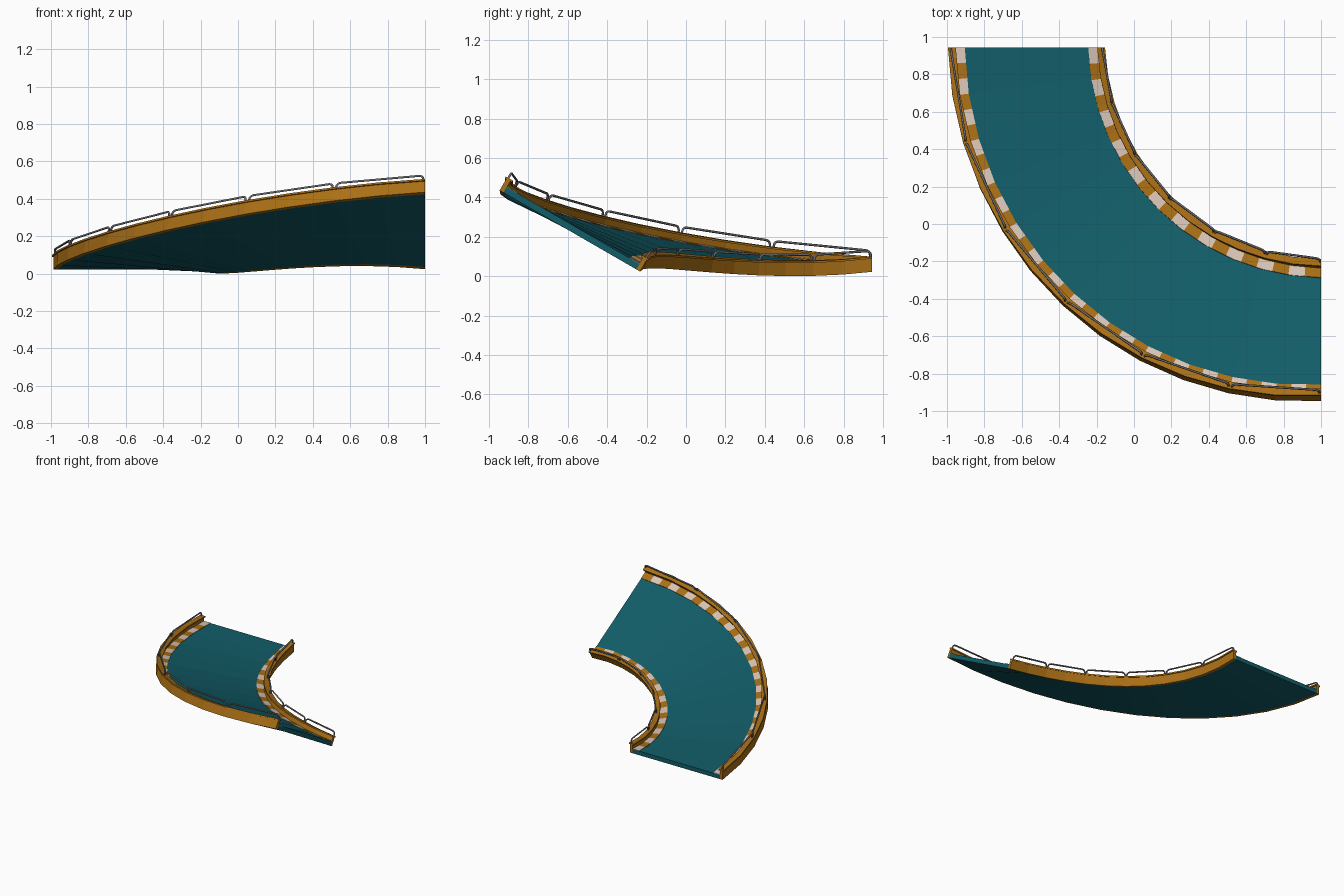
import bpy, bmesh, math
from mathutils import Vector

if "Cube" in bpy.data.objects:
    bpy.data.objects.remove(bpy.data.objects["Cube"])

SEG = 12


def material(name, rgb):
    m = bpy.data.materials.new(name)
    m.diffuse_color = (*rgb, 1)
    m.use_nodes = True
    m.node_tree.nodes["Principled BSDF"].inputs["Base Color"].default_value = m.diffuse_color
    return m


TEAL = material("teal", (0.006, 0.11, 0.14))
ORANGE = material("orange", (0.40, 0.16, 0.008))
CREAM = material("cream", (0.70, 0.56, 0.47))
GREY = material("grey", (0.16, 0.16, 0.17))


# Banked bend: t runs along the bend, u across it (outwards), v normal to it
def station(t, u, v):
    a, bank = t * math.pi / 2, math.radians(30) * t
    r = 1.575 - 0.04 * t + u * math.cos(bank) - v * math.sin(bank)
    rise = 0.2075 * t * t * (3 - 2 * t)
    z = 0.022 + rise + u * math.sin(bank) + v * math.cos(bank)
    return Vector((1 - r * math.cos(a), 0.945 - r * math.sin(a), z))


# Points between stations lie on the straight facets
def point(t, u, v):
    i = min(int(t * SEG + 1e-6), SEG - 1)
    f = t * SEG - i
    return station(i / SEG, u, v).lerp(station((i + 1) / SEG, u, v), f)


def sweep(name, profile, mats, stripes=0):
    ts = {round(i / SEG, 6) for i in range(SEG + 1)}
    if stripes:
        ts |= {round(i / stripes, 6) for i in range(stripes + 1)}
    ts = sorted(ts)
    bm = bmesh.new()
    rings = [[bm.verts.new(point(t, u, v)) for u, v in profile] for t in ts]
    n = len(profile)
    for k in range(len(ts) - 1):
        mid = (ts[k] + ts[k + 1]) / 2
        for j in range(n):
            f = bm.faces.new((rings[k][j], rings[k][(j + 1) % n],
                              rings[k + 1][(j + 1) % n], rings[k + 1][j]))
            f.material_index = int(mid * stripes) % 2 if stripes else 0
    bm.faces.new(rings[0])
    bm.faces.new(rings[-1])
    bmesh.ops.recalc_face_normals(bm, faces=bm.faces)
    me = bpy.data.meshes.new(name)
    bm.to_mesh(me)
    bm.free()
    for m in mats:
        me.materials.append(m)
    ob = bpy.data.objects.new(name, me)
    bpy.context.collection.objects.link(ob)


# Road deck
sweep("road_deck", [(-0.39, 0), (0.39, 0), (0.39, 0.033), (-0.39, 0.033)], [TEAL])

# Rounded hoop rails, one for every two facets
def rails(name, side):
    cu = bpy.data.curves.new(name, 'CURVE')
    cu.dimensions = '3D'
    cu.bevel_depth = 0.006
    cu.bevel_resolution = 1
    cu.use_fill_caps = True
    low, top, rad = 0.07, 0.107, 0.022
    for k in range(6):
        a, b = (k + 0.02) / 6, (k + 0.98) / 6
        foot = [station(t, side * 0.405, low) for t in (a, b)]
        head = [station(t, side * 0.405, top) for t in (a, b)]
        path = []
        for e in (0, 1):
            along = (head[1 - e] - head[e]).normalized()
            down = (foot[e] - head[e]).normalized()
            arc = [head[e] + along * rad * (1 - math.cos(q)) + down * rad * (1 - math.sin(q))
                   for q in (0, math.pi / 6, math.pi / 3, math.pi / 2)]
            part = [foot[e]] + arc
            path += part if e == 0 else part[::-1]
        sp = cu.splines.new('POLY')
        sp.points.add(len(path) - 1)
        for p, co in zip(sp.points, path):
            p.co = (*co, 1)
    cu.materials.append(GREY)
    bpy.context.collection.objects.link(bpy.data.objects.new(name, cu))


# Side walls with a lipped top, striped kerbs and rails on both edges
for label, s, count in (("outer", 1, 36), ("inner", -1, 22)):
    wall = [(0.388, 0), (0.412, 0), (0.412, 0.067), (0.42, 0.067),
            (0.42, 0.077), (0.378, 0.077), (0.378, 0.067), (0.388, 0.067)]
    sweep(label + "_wall", [(s * u, v) for u, v in wall], [ORANGE])
    kerb = [(0.33, 0.03), (0.389, 0.03), (0.389, 0.036), (0.33, 0.036)]
    sweep(label + "_kerb", [(s * u, v) for u, v in kerb], [CREAM, ORANGE], count)
    rails(label + "_rails", s)
